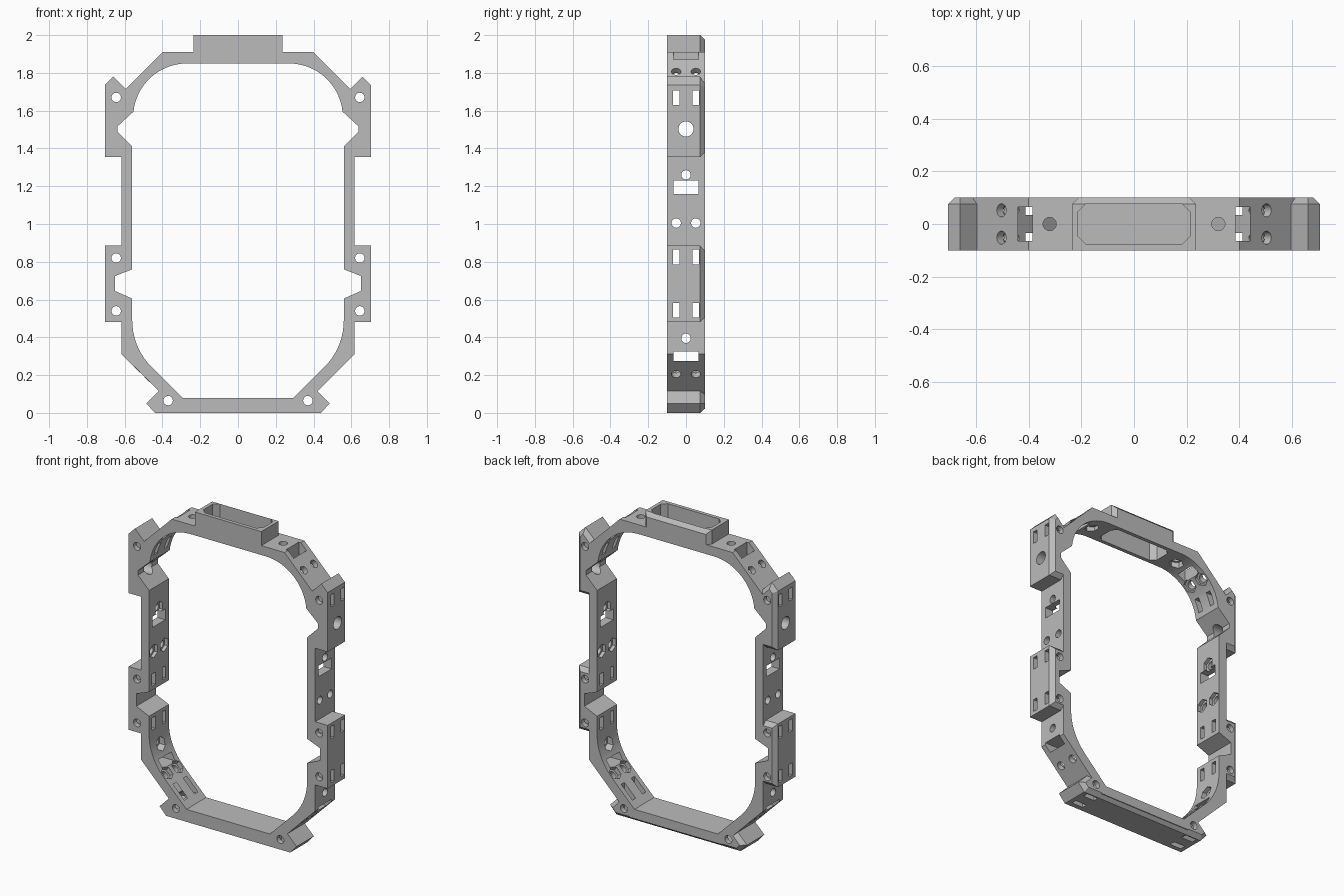
import bpy, bmesh
from math import sin, cos, radians
from mathutils import Vector, Matrix

default = bpy.data.objects.get("Cube")
if default:
    bpy.data.objects.remove(default, do_unlink=True)

HALF = 0.1        # half the depth of the frame
CHAMFER = 0.025   # rear chamfer on the raised pads

grey = bpy.data.materials.new("plain_grey")
grey.use_nodes = True
grey.diffuse_color = (0.5, 0.5, 0.5, 1)
grey.node_tree.nodes["Principled BSDF"].inputs["Base Color"].default_value = (0.5, 0.5, 0.5, 1)


def add_object(name, bm):
    bmesh.ops.recalc_face_normals(bm, faces=bm.faces[:])
    mesh = bpy.data.meshes.new(name)
    bm.to_mesh(mesh)
    bm.free()
    mesh.materials.append(grey)
    obj = bpy.data.objects.new(name, mesh)
    bpy.context.scene.collection.objects.link(obj)
    return obj


def prism(name, points, depth=HALF, chamfer=0):
    """Extrude an x-z outline along y, optionally chamfering the rear rim."""
    bm = bmesh.new()
    front = bm.faces.new([bm.verts.new((x, -depth, z)) for x, z in points])
    out = bmesh.ops.extrude_face_region(bm, geom=[front])["geom"]
    bmesh.ops.translate(bm, vec=(0, 2 * depth, 0),
                        verts=[g for g in out if isinstance(g, bmesh.types.BMVert)])
    if chamfer:
        rim = [e for e in bm.edges if all(v.co.y > 0 for v in e.verts)]
        bmesh.ops.bevel(bm, geom=rim, offset=chamfer, segments=1,
                        affect='EDGES', profile=0.5)
    return add_object(name, bm)


def mirrored(points):
    """Complete a +x half outline, listed bottom to top, with its -x half."""
    return points + [(-x, z) for x, z in reversed(points)]


joins, cuts = [], []


def box(x, y, z):
    """Cut a block given by its ranges."""
    bm = bmesh.new()
    bmesh.ops.create_cube(bm, size=1)
    for v in bm.verts:
        v.co = [a + (b - a) * (c + 0.5) for c, (a, b) in zip(v.co, (x, y, z))]
    cuts.append(add_object("slot_cutter", bm))


def rod(start, end, radius=0.025, sides=24):
    """Cut a round or hexagonal hole from start to end."""
    start, end = Vector(start), Vector(end)
    d = end - start
    turn = d.to_track_quat('Z', 'Y').to_matrix().to_4x4()
    bm = bmesh.new()
    bmesh.ops.create_cone(bm, cap_ends=True, segments=sides, radius1=radius, radius2=radius,
                          depth=d.length, matrix=Matrix.Translation((start + end) / 2) @ turn)
    cuts.append(add_object("hole_cutter", bm))


def nut_hole(point, normal):
    """Bolt hole with a hexagonal nut pocket on the inner side."""
    p, n = Vector(point), Vector(normal).normalized()
    rod(p + n * 0.04, p - n * 0.25)
    rod(p - n * 0.035, p - n * 0.26, 0.043, 6)


# Main ring
frame = prism("frame", mirrored([(0.325, 0.02), (0.617, 0.312), (0.617, 1.693), (0.4, 1.91)]))

# Raised pads with chamfered rear rims
joins.append(prism("base_pad", mirrored([(0.44, 0), (0.485, 0.05), (0.4, 0.135)]), HALF, CHAMFER))
joins.append(prism("top_box", mirrored([(0.235, 1.88), (0.235, 2)]), HALF, CHAMFER))
for s in (-1, 1):
    lower = [(0.585, 0.48), (0.705, 0.48), (0.705, 0.885), (0.585, 0.885)]
    upper = [(0.585, 1.355), (0.705, 1.355), (0.705, 1.735), (0.66, 1.78), (0.585, 1.705)]
    for name, pts in (("lower_pad", lower), ("upper_pad", upper)):
        joins.append(prism(name, [(s * x, z) for x, z in pts], HALF, CHAMFER))

# Central opening with rounded corners and side notches
low_arc = [(0.21 + 0.35 * cos(radians(a)), 0.49 + 0.35 * sin(radians(a)))
           for a in range(-45, 1, 5)]
top_arc = [(0.27 + 0.285 * cos(radians(a)), 1.565 + 0.285 * sin(radians(a)))
           for a in range(6, 91, 6)]
notches = [(0.56, 0.605), (0.65, 0.645), (0.65, 0.725), (0.56, 0.76),
           (0.56, 1.41), (0.638, 1.488), (0.638, 1.517)]
cuts.append(prism("opening_cutter", mirrored([(0.295, 0.08)] + low_arc + notches + top_arc), 0.3))

# Pocket through the top box
c = 0.03
bm = bmesh.new()
quarter = [(0.212, 0.076 - c), (0.212 - c, 0.076)]
ring = mirrored(quarter) + [(-x, -y) for x, y in mirrored(quarter)]
face = bm.faces.new([bm.verts.new((x, y, 1.7)) for x, y in ring])
out = bmesh.ops.extrude_face_region(bm, geom=[face])["geom"]
bmesh.ops.translate(bm, vec=(0, 0, 0.5), verts=[g for g in out if isinstance(g, bmesh.types.BMVert)])
cuts.append(add_object("pocket_cutter", bm))

# Windows crossing both sides, and nut holes on the straight walls
wide, across = (-0.065, 0.065), (-1, 1)
box(across, wide, (1.16, 1.23))
box(across, wide, (0.275, 0.325))
rod((-1, 0, 1.503), (1, 0, 1.503), 0.04)

for s in (-1, 1):
    # Bolt holes running front to back
    for x, z in ((0.645, 1.67), (0.645, 0.82), (0.645, 0.54), (0.37, 0.065)):
        rod((s * x, -0.2, z), (s * x, 0.2, z))
    # Window on the upper shoulder
    box(sorted((s * 0.385, s * 0.44)), wide, (1.6, 2))
    # Nut holes on the walls and top
    for y, z in ((0, 1.26), (0.052, 1.005), (-0.052, 1.005), (0, 0.395)):
        nut_hole((s * 0.617, y, z), (s, 0, 0))
    nut_hole((s * 0.32, 0, 1.91), (0, 0, 1))
    for t in (-1, 1):
        # Paired nut holes on the slopes
        nut_hole((s * 0.503, t * 0.052, 1.807), (s, 0, 1))
        nut_hole((s * 0.51, t * 0.052, 0.205), (s, 0, -1))
        # Strap slots in the base
        box(sorted((s * 0.332, s * 0.412)), sorted((t * 0.035, t * 0.068)), (-0.1, 0.3))

# Strap slots through the side pads
for t in (-1, 1):
    for z in (0.543, 0.825, 1.668):
        box(across, sorted((t * 0.035, t * 0.068)), (z - 0.039, z + 0.039))

# Combine everything into one solid
for operation, parts in (('UNION', joins), ('DIFFERENCE', cuts)):
    for part in parts:
        part.hide_render = True
        mod = frame.modifiers.new(part.name, 'BOOLEAN')
        mod.operation, mod.object, mod.solver = operation, part, 'EXACT'

graph = bpy.context.evaluated_depsgraph_get()
solid = bpy.data.meshes.new_from_object(frame.evaluated_get(graph))
frame.modifiers.clear()
frame.data = solid
for part in joins + cuts:
    bpy.data.objects.remove(part, do_unlink=True)

bpy.ops.object.select_all(action='DESELECT')
frame.select_set(True)
bpy.context.view_layer.objects.active = frame
bpy.ops.object.shade_smooth_by_angle(angle=radians(30))
